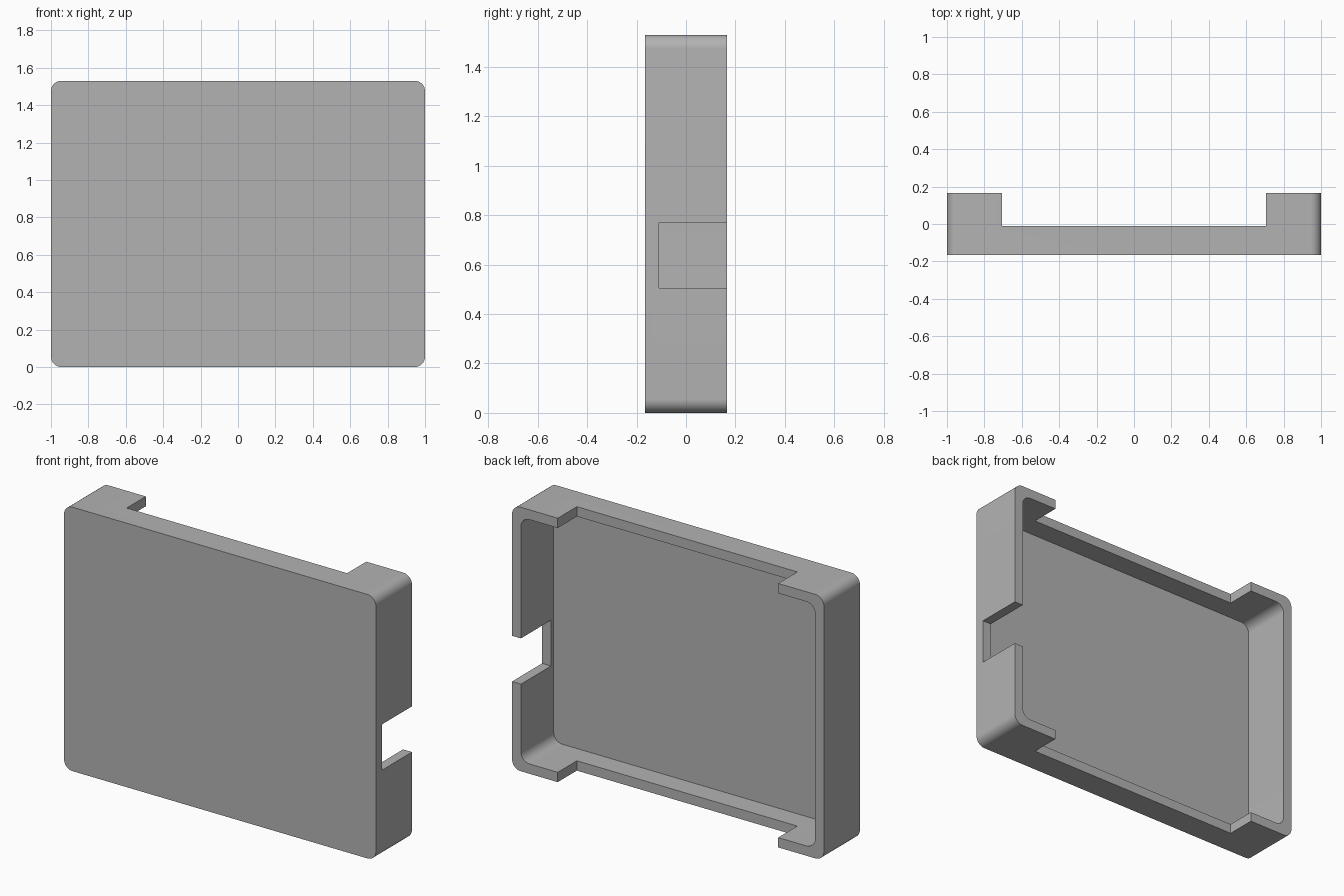
import bpy, bmesh, math

cube = bpy.data.objects.get("Cube")
if cube:
    bpy.data.objects.remove(cube, do_unlink=True)

WIDTH, HEIGHT, DEPTH = 2.0, 1.53, 0.33
WALL, FLOOR, RADIUS = 0.057, 0.03, 0.055
FRONT, BACK = -DEPTH / 2, DEPTH / 2

grey = bpy.data.materials.new("light grey")
grey.use_nodes = True
colour = (0.45, 0.45, 0.45, 1)
grey.diffuse_color = colour
grey.node_tree.nodes["Principled BSDF"].inputs["Base Color"].default_value = colour


def slab(name, x0, x1, z0, z1, y0, y1, radius=0, steps=12):
    """Rectangle in the xz plane, optionally with round corners, extruded along y."""
    bm = bmesh.new()
    corners = [(x1, z1, -1, -1), (x0, z1, 1, -1), (x0, z0, 1, 1), (x1, z0, -1, 1)]
    outline = []
    for i, (x, z, sx, sz) in enumerate(corners):
        for k in range(steps + 1 if radius else 1):
            a = math.pi / 2 * (i + k / steps)
            cx, cz = x + sx * radius, z + sz * radius
            outline.append(bm.verts.new((cx + radius * math.cos(a), y0,
                                         cz + radius * math.sin(a))))
    face = bm.faces.new(outline)
    new = bmesh.ops.extrude_face_region(bm, geom=[face])["geom"]
    moved = [v for v in new if isinstance(v, bmesh.types.BMVert)]
    bmesh.ops.translate(bm, verts=moved, vec=(0, y1 - y0, 0))
    bmesh.ops.recalc_face_normals(bm, faces=bm.faces)
    mesh = bpy.data.meshes.new(name)
    bm.to_mesh(mesh)
    bm.free()
    mesh.materials.append(grey)
    obj = bpy.data.objects.new(name, mesh)
    bpy.context.collection.objects.link(obj)
    return obj


# Rounded outer block
tray = slab("case_tray", -WIDTH / 2, WIDTH / 2, 0, HEIGHT, FRONT, BACK, RADIUS)

# Hollow, long recess across top and bottom walls, and port notch in the left wall
cutters = [
    slab("hollow_cutter", -WIDTH / 2 + WALL, WIDTH / 2 - WALL, WALL, HEIGHT - WALL,
         FRONT + FLOOR, BACK + 0.1, RADIUS),
    slab("recess_cutter", -0.707, 0.707, -0.1, HEIGHT + 0.1, -0.01, BACK + 0.2),
    slab("port_cutter", 0.8, 1.1, 0.505, 0.77, -0.11, BACK + 0.3),
]

bpy.ops.object.select_all(action="DESELECT")
tray.select_set(True)
bpy.context.view_layer.objects.active = tray
for cutter in cutters:
    cutter.hide_render = True
    mod = tray.modifiers.new(cutter.name, "BOOLEAN")
    mod.operation = "DIFFERENCE"
    mod.solver = "EXACT"
    mod.object = cutter
    bpy.ops.object.modifier_apply(modifier=mod.name)
    bpy.data.objects.remove(cutter, do_unlink=True)

bpy.ops.object.shade_smooth_by_angle(angle=math.radians(30))
